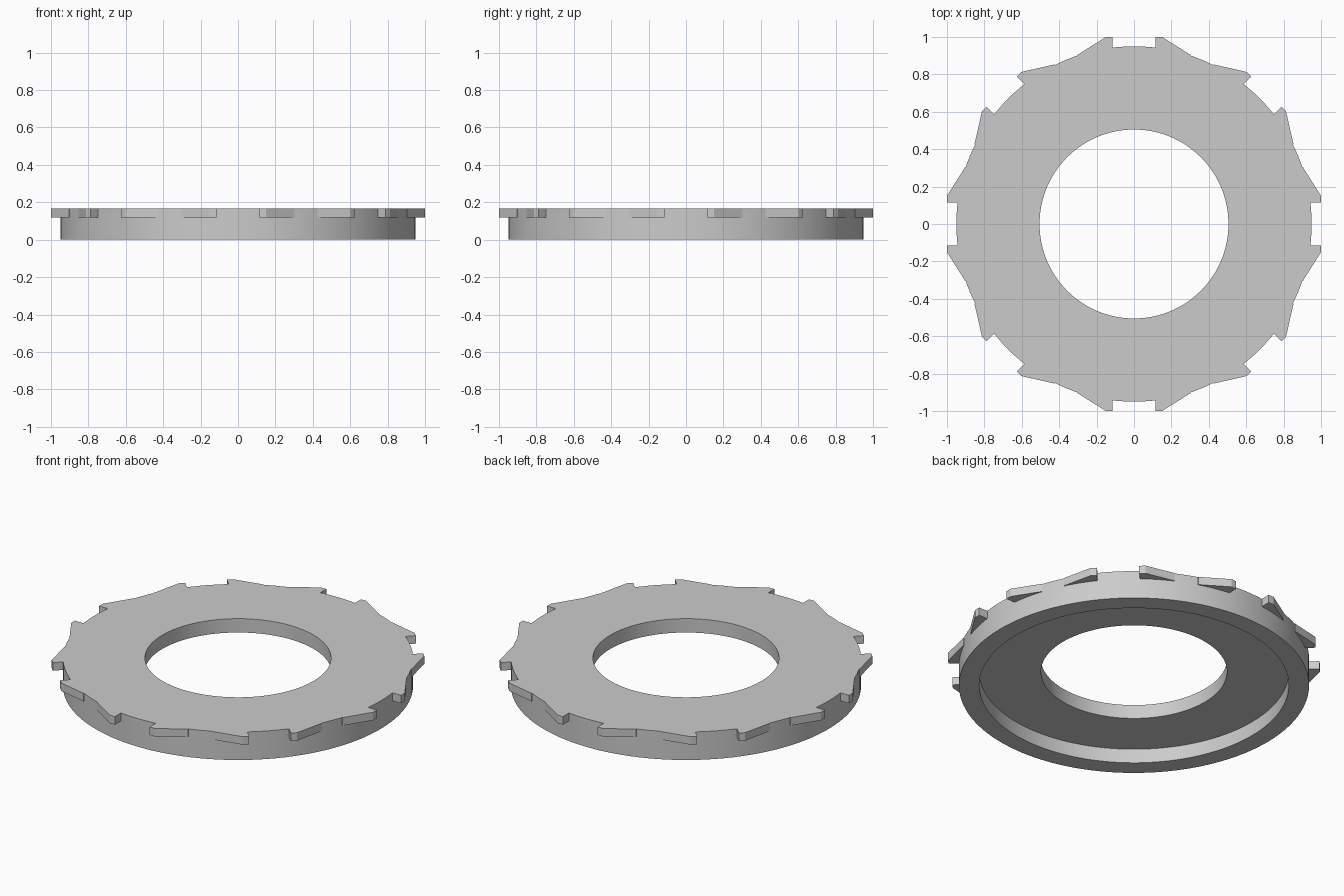
import bpy, bmesh
from math import cos, sin, tau, sqrt, radians
from mathutils import Matrix

cube = bpy.data.objects.get("Cube")
if cube:
    bpy.data.objects.remove(cube)

grey = bpy.data.materials.new("plain_grey")
grey.use_nodes = True
COLOUR = (0.6, 0.6, 0.6, 1)
grey.diffuse_color = COLOUR
grey.node_tree.nodes["Principled BSDF"].inputs["Base Color"].default_value = COLOUR

TOP, TOOTH_BASE, RECESS = 0.168, 0.12, 0.085
OUTER, RIM, HOLE = 0.95, 0.84, 0.505
SEGMENTS = 128


def finish(name, bm):
    bmesh.ops.recalc_face_normals(bm, faces=bm.faces[:])
    mesh = bpy.data.meshes.new(name)
    bm.to_mesh(mesh)
    bm.free()
    mesh.materials.append(grey)
    obj = bpy.data.objects.new(name, mesh)
    bpy.context.collection.objects.link(obj)
    return obj


# Ring body: closed cross-section turned around z, recessed underneath
bm = bmesh.new()
section = [(HOLE, RECESS), (HOLE, TOP), (OUTER, TOP), (OUTER, 0), (RIM, 0), (RIM, RECESS)]
rings = [[bm.verts.new((r * cos(tau * i / SEGMENTS), r * sin(tau * i / SEGMENTS), z))
          for r, z in section] for i in range(SEGMENTS)]
for i, ring in enumerate(rings):
    after = rings[(i + 1) % SEGMENTS]
    for j in range(len(section)):
        k = (j + 1) % len(section)
        bm.faces.new((ring[j], ring[k], after[k], after[j]))
body = finish("ring_body", bm)
bpy.context.view_layer.objects.active = body
body.select_set(True)
bpy.ops.object.shade_smooth_by_angle(angle=radians(30))


# Teeth: a square stop with a ramp falling back to the ring, in mirrored pairs
def on_ring(x, radius=OUTER - 0.003):
    return (x, sqrt(radius ** 2 - x ** 2))


outline = [(0.115, 1), (0.15, 1), on_ring(0.303, OUTER + 0.003)]
outline += [on_ring(x) for x in (0.3, 0.26, 0.21, 0.16, 0.115)]

bm = bmesh.new()
for n in range(8):
    turn = Matrix.Rotation(tau * n / 8, 4, 'Z')
    for side in (-1, 1):
        face = bm.faces.new([bm.verts.new((side * x, y, TOOTH_BASE)) for x, y in outline])
        raised = bmesh.ops.extrude_face_region(bm, geom=[face], use_keep_orig=True)["geom"]
        upper = [v for v in raised if isinstance(v, bmesh.types.BMVert)]
        bmesh.ops.translate(bm, verts=upper, vec=(0, 0, TOP - TOOTH_BASE))
        bmesh.ops.transform(bm, matrix=turn, verts=list(face.verts) + upper)
finish("ramp_teeth", bm)
